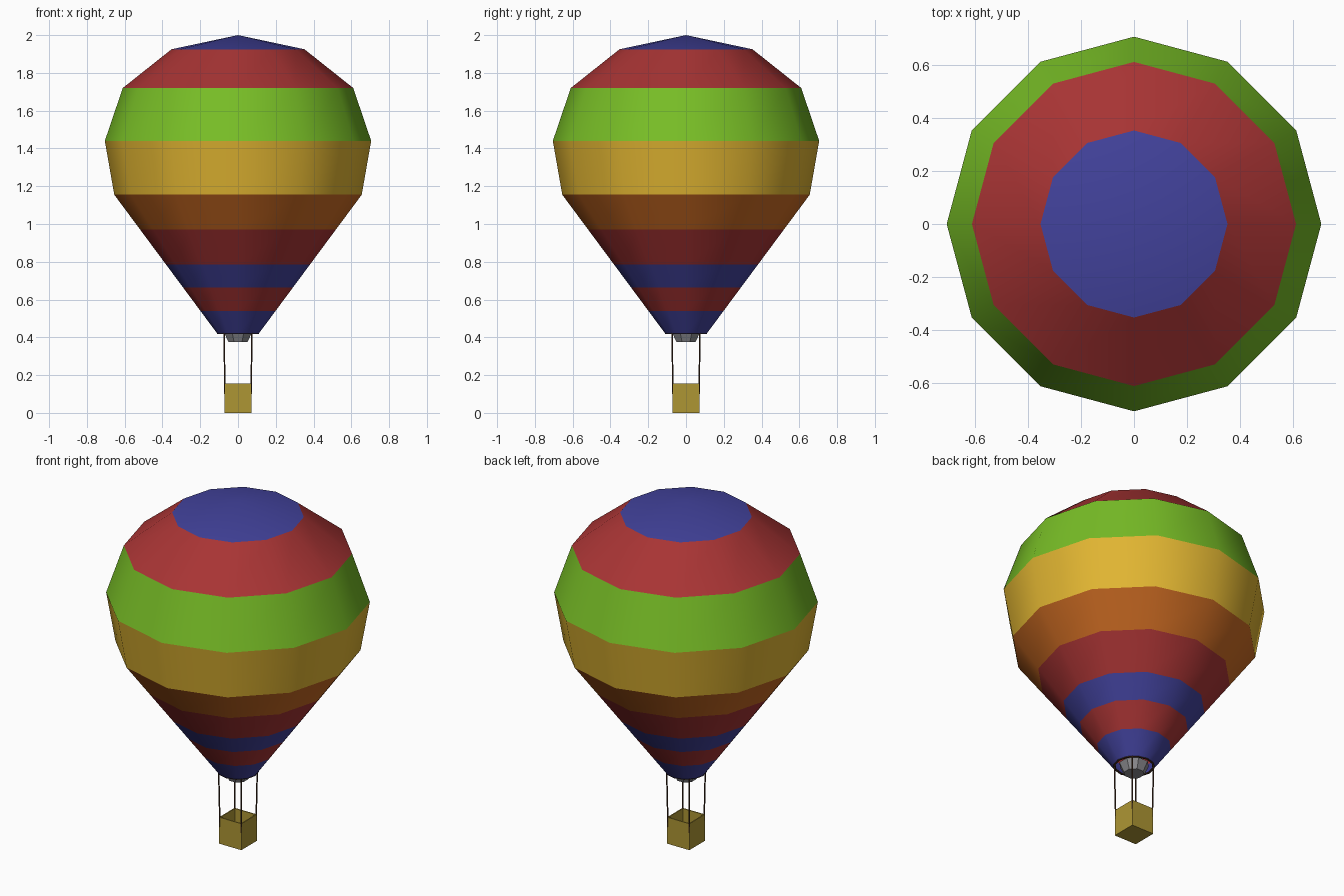
import bpy, bmesh, math
from mathutils import Vector

cube = bpy.data.objects.get("Cube")
if cube:
    bpy.data.objects.remove(cube, do_unlink=True)


def lin(c):
    c /= 255
    return c / 12.92 if c <= 0.04045 else ((c + 0.055) / 1.055) ** 2.4


def material(name, rgb):
    m = bpy.data.materials.new(name)
    col = tuple(lin(c) for c in rgb) + (1.0,)
    m.use_nodes = True
    m.diffuse_color = col
    m.node_tree.nodes["Principled BSDF"].inputs["Base Color"].default_value = col
    return m


blue = material("blue", (66, 66, 156))
red = material("red", (168, 52, 52))
green = material("green", (120, 190, 38))
yellow = material("yellow", (226, 182, 50))
orange = material("orange", (202, 106, 34))
wicker = material("wicker", (174, 150, 52))
grey = material("grey_metal", (140, 140, 144))
brown = material("dark_brown", (72, 48, 32))


def add_object(name, bm, mats):
    me = bpy.data.meshes.new(name)
    bm.to_mesh(me)
    bm.free()
    for m in mats:
        me.materials.append(m)
    ob = bpy.data.objects.new(name, me)
    bpy.context.collection.objects.link(ob)
    return ob


def lathe(bm, profile, sides, offset=0.0):
    """Sweep (radius, z) points around z; returns a list of face rings."""
    rings = []
    for r, z in profile:
        if r == 0:
            rings.append([bm.verts.new((0, 0, z))] * sides)
        else:
            angles = [2 * math.pi * i / sides + offset for i in range(sides)]
            rings.append([bm.verts.new((r * math.cos(a), r * math.sin(a), z)) for a in angles])
    bands = []
    for lo, hi in zip(rings, rings[1:]):
        band = []
        for i in range(sides):
            j = (i + 1) % sides
            corners = dict.fromkeys((lo[i], lo[j], hi[j], hi[i]))
            band.append(bm.faces.new(list(corners)))
        bands.append(band)
    return bands


# Envelope: twelve-sided, one colour per band, crisp edges between bands
def cone_r(z):
    return 0.11 + (z - 0.42) * (0.655 - 0.11) / (1.155 - 0.42)


profile = [(cone_r(z), z) for z in (0.42, 0.54, 0.665, 0.785, 0.97, 1.155)]
profile += [(0.705, 1.44), (0.61, 1.72), (0.352, 1.925), (0, 2.0)]
band_slots = [0, 1, 0, 1, 4, 3, 2, 1, 0]
bm = bmesh.new()
for band, slot in zip(lathe(bm, profile, 12), band_slots):
    for f in band:
        f.material_index = slot
        f.smooth = True
for e in bm.edges:
    a, b = e.verts
    if abs(a.co.z - b.co.z) < 1e-5:
        e.smooth = False
add_object("envelope", bm, [blue, red, green, yellow, orange])

# Thin dark hem around the mouth of the envelope
bm = bmesh.new()
lathe(bm, [(0.111, 0.424), (0.111, 0.418), (0.100, 0.418), (0.100, 0.424), (0.111, 0.424)], 12)
bmesh.ops.remove_doubles(bm, verts=bm.verts, dist=1e-5)
bmesh.ops.recalc_face_normals(bm, faces=bm.faces)
add_object("mouth_hem", bm, [brown])

# Burner: eight-sided tapered cup under the mouth
bm = bmesh.new()
lathe(bm, [(0, 0.375), (0.055, 0.375), (0.082, 0.43), (0, 0.43)], 8, math.pi / 8)
bmesh.ops.recalc_face_normals(bm, faces=bm.faces)
add_object("burner", bm, [grey])

# Basket: open box with thin walls and a dark floor
W, H = 0.0725, 0.155
bm = bmesh.new()
bmesh.ops.create_cube(bm, size=1)
for v in bm.verts:
    v.co = Vector((v.co.x * 2 * W, v.co.y * 2 * W, (v.co.z + 0.5) * H))
top = max(bm.faces, key=lambda f: f.calc_center_median().z)
bmesh.ops.inset_region(bm, faces=[top], thickness=0.009)
new = bmesh.ops.extrude_discrete_faces(bm, faces=[top])["faces"][0]
bmesh.ops.translate(bm, verts=new.verts, vec=(0, 0, -H + 0.015))
new.material_index = 1
add_object("basket", bm, [wicker, brown])


# Ropes: four slim posts from the basket corners to the mouth
def rope(name, start, end, radius):
    bm = bmesh.new()
    d = end - start
    bmesh.ops.create_cone(bm, cap_ends=True, segments=6, radius1=radius,
                          radius2=radius, depth=d.length)
    ob = add_object(name, bm, [brown])
    ob.location = (start + end) / 2
    ob.rotation_euler = d.to_track_quat("Z", "Y").to_euler()


for sx, side in ((1, "left"), (-1, "right")):
    for sy, end in ((-1, "front"), (1, "back")):
        rope(f"rope_{end}_{side}", Vector((sx * 0.069, sy * 0.069, 0.10)),
             Vector((sx * 0.074, sy * 0.074, 0.43)), 0.004)
